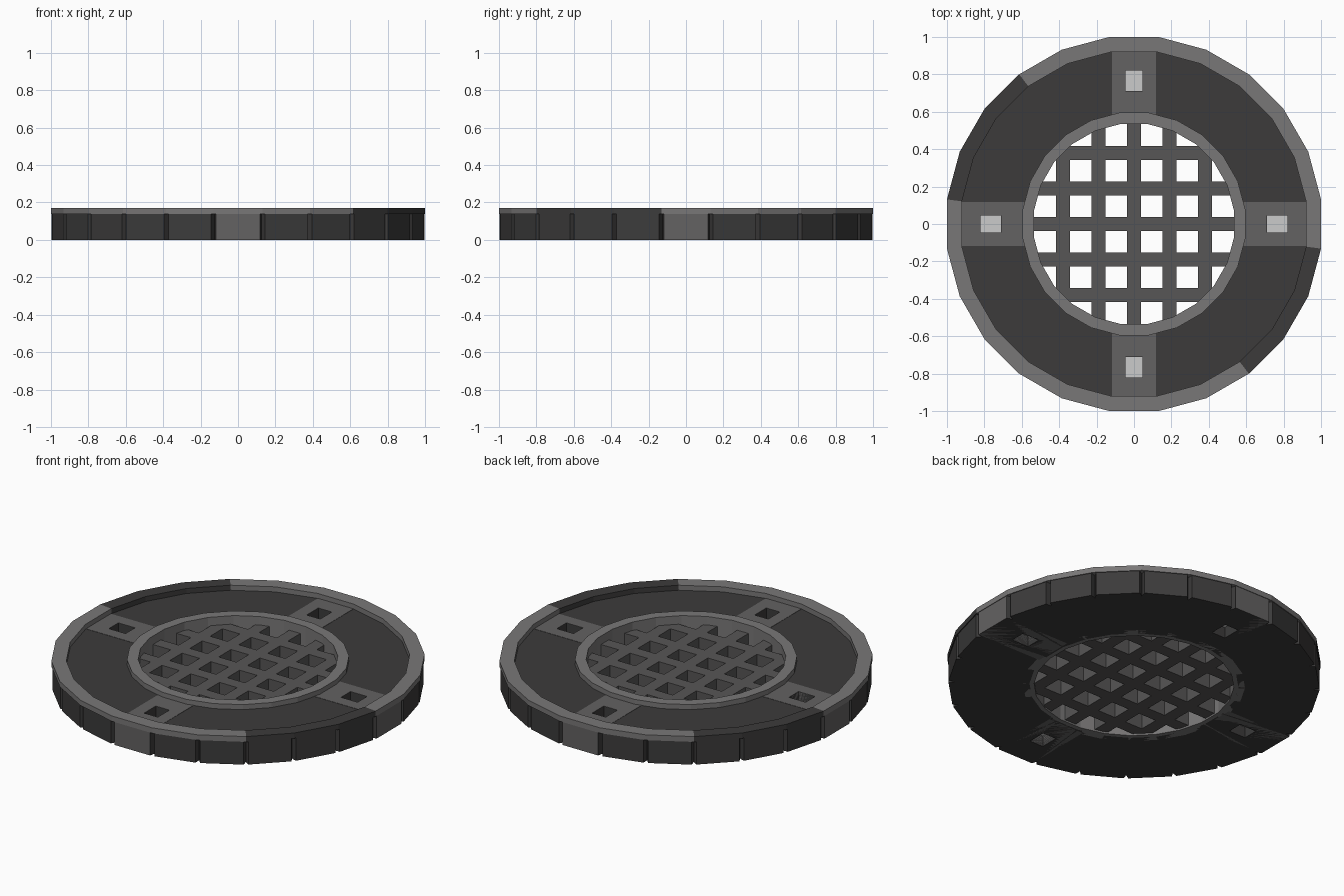
import bpy, bmesh, math
from mathutils import Matrix

if "Cube" in bpy.data.objects:
    bpy.data.objects.remove(bpy.data.objects["Cube"])

N = 24
STEP = math.tau / N


def material(name, v):
    m = bpy.data.materials.new(name)
    m.diffuse_color = (v, v * 0.97, v * 0.97, 1)
    m.use_nodes = True
    m.node_tree.nodes["Principled BSDF"].inputs["Base Color"].default_value = m.diffuse_color
    return m


dark = material("dark", 0.045)
mid = material("mid_grey", 0.125)
light = material("rim_grey", 0.19)
bar_mat = material("grate_grey", 0.095)


def add_object(name, bm, mats):
    bmesh.ops.recalc_face_normals(bm, faces=bm.faces)
    me = bpy.data.meshes.new(name)
    bm.to_mesh(me)
    bm.free()
    for m in mats:
        me.materials.append(m)
    ob = bpy.data.objects.new(name, me)
    bpy.context.collection.objects.link(ob)
    return ob


def poly_loop(apothem, notch_w=0.0, notch_d=0.0, per_side=1):
    """24-gon with flats on the axes; per_side=3 adds points beside each corner."""
    pts = []
    for i in range(N):
        a = (i + 0.5) * STEP
        r = apothem / math.cos(STEP / 2)
        if per_side == 1:
            pts.append((r * math.cos(a), r * math.sin(a)))
            continue
        half = apothem * math.tan(STEP / 2) - notch_w
        for flat, t in ((i, half), (None, 0), (i + 1, -half)):
            if flat is None:
                rr = r - notch_d
                pts.append((rr * math.cos(a), rr * math.sin(a)))
            else:
                c, s = math.cos(flat * STEP), math.sin(flat * STEP)
                pts.append((apothem * c - t * s, apothem * s + t * c))
    return pts


def ring(name, outer, inner, z0, z1, mats, dark_sides=()):
    bm = bmesh.new()
    loops = [[bm.verts.new((x, y, z)) for x, y in pts]
             for pts, z in ((outer, z0), (outer, z1), (inner, z1), (inner, z0))]
    n = len(outer)
    for k in range(4):
        a, b = loops[k], loops[(k + 1) % 4]
        for i in range(n):
            j = (i + 1) % n
            f = bm.faces.new((a[i], a[j], b[j], b[i]))
            f.material_index = 1 if (i + 1) % n in dark_sides else 0
    return add_object(name, bm, mats)


def box(bm, x0, x1, y0, y1, z0, z1, turn=0.0):
    m = (Matrix.Rotation(turn, 4, 'Z')
         @ Matrix.Translation(((x0 + x1) / 2, (y0 + y1) / 2, (z0 + z1) / 2))
         @ Matrix.Diagonal((x1 - x0, y1 - y0, z1 - z0, 1)))
    bmesh.ops.create_cube(bm, size=1, matrix=m)


def four_boxes(name, mats, *dims):
    bm = bmesh.new()
    for k in range(4):
        box(bm, *dims, turn=k * math.pi / 2)
    return add_object(name, bm, mats)


# Body ring with V grooves at each outer corner
body = ring("body_ring", poly_loop(0.995, 0.013, 0.035, 3),
            poly_loop(0.56, 0.01, 0.0, 3), 0.0, 0.14, [dark])

# Grey blocks on the four axes
tabs = four_boxes("slot_blocks", [mid], 0.57, 0.9965, -0.117, 0.117, -0.0, 0.1415)

# Square slots cut through the body and blocks
cutter = four_boxes("slot_cutter", [], 0.71, 0.82, -0.045, 0.045, -0.1, 0.3)
cutter.hide_render = True
cutter.hide_viewport = True
cutter.display_type = 'WIRE'
for ob in (body, tabs):
    mod = ob.modifiers.new("slots", 'BOOLEAN')
    mod.operation = 'DIFFERENCE'
    mod.solver = 'EXACT'
    mod.object = cutter

# Pale floors inside the slots
four_boxes("slot_floors", [], 0.705, 0.825, -0.05, 0.05, 0.065, 0.075)

# Raised outer rim (with two dark stretches) and inner collar
ring("outer_rim", poly_loop(1.0), poly_loop(0.92), 0.138, 0.17,
     [light, dark], dark_sides=(9, 10, 11, 21, 22, 23))
ring("inner_collar", poly_loop(0.595), poly_loop(0.535), 0.0, 0.17, [light])

# Crossed grate bars
for name, turn in (("grate_bars_lengthwise", 0), ("grate_bars_crosswise", math.pi / 2)):
    bm = bmesh.new()
    for k in range(-2, 3):
        x = k * 0.19
        y = math.sqrt(0.56 ** 2 - x * x)
        box(bm, x - 0.037, x + 0.037, -y, y, 0.01, 0.12, turn)
    add_object(name, bm, [bar_mat])
